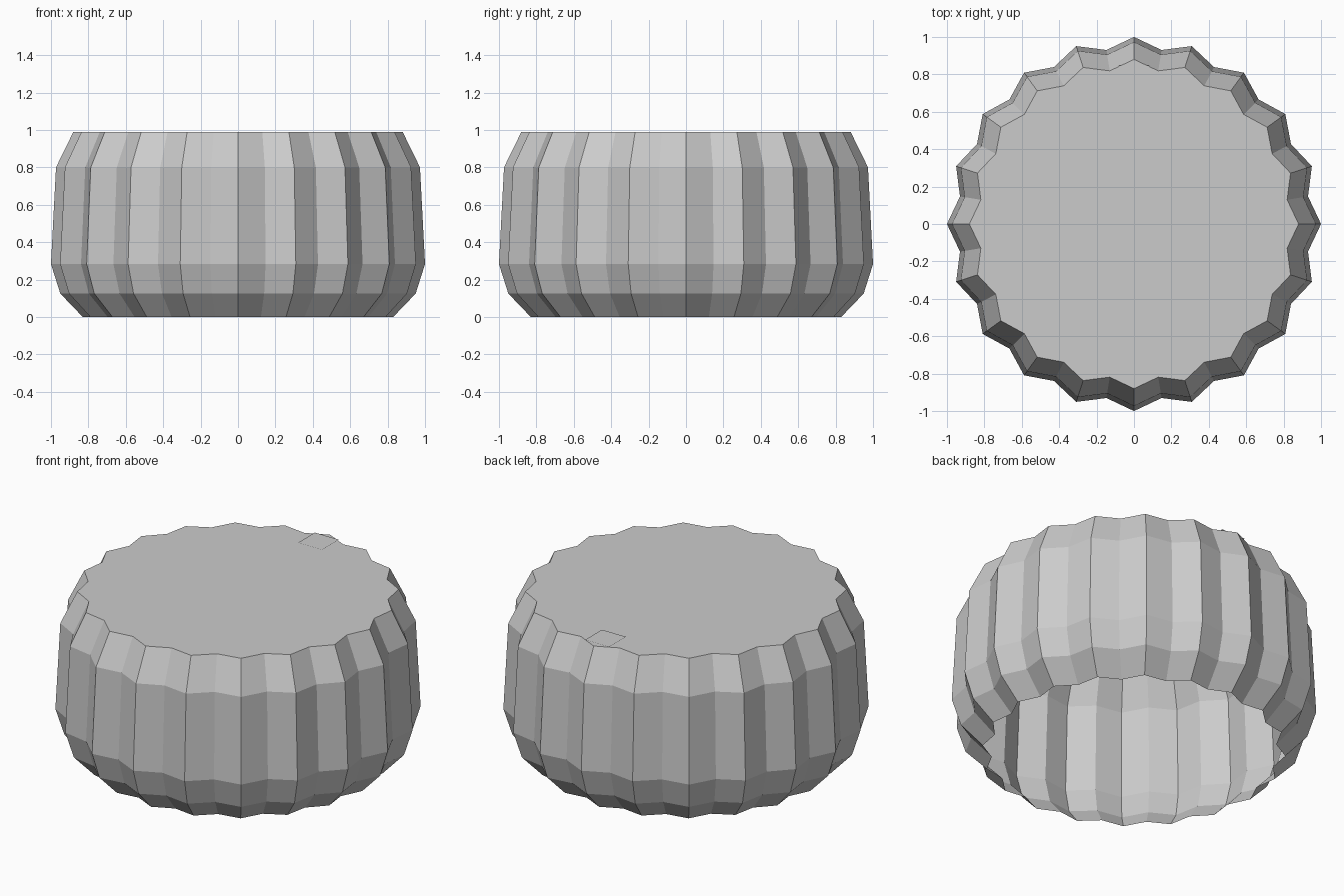
import bpy, bmesh
from math import sin, cos, pi

cube = bpy.data.objects.get("Cube")
if cube:
    bpy.data.objects.remove(cube, do_unlink=True)

# One plain grey for everything
grey = bpy.data.materials.new("light_grey")
grey.use_nodes = True
colour = (0.6, 0.6, 0.6, 1)
grey.diffuse_color = colour
grey.node_tree.nodes["Principled BSDF"].inputs["Base Color"].default_value = colour

RIBS = 20
NOTCH = 0.942
# Rib radius and height, bottom to top
PROFILE = [(0.83, 0), (0.95, 0.125), (1.0, 0.283), (0.973, 0.8), (0.88, 0.99)]


def add_object(name, bm):
    mesh = bpy.data.meshes.new(name)
    bm.to_mesh(mesh)
    bm.free()
    mesh.materials.append(grey)
    obj = bpy.data.objects.new(name, mesh)
    bpy.context.collection.objects.link(obj)
    return obj


def star_ring(bm, radius, z):
    """Ring of alternating ridges and grooves."""
    ring = []
    for i in range(2 * RIBS):
        a = pi * i / RIBS
        r = radius * (NOTCH if i % 2 else 1)
        ring.append(bm.verts.new((r * cos(a), r * sin(a), z)))
    return ring


# Ribbed shell, open underneath and closed on top
bm = bmesh.new()
rings = [star_ring(bm, r, z) for r, z in PROFILE]
for low, high in zip(rings, rings[1:]):
    for i in range(2 * RIBS):
        j = (i + 1) % (2 * RIBS)
        bm.faces.new((low[i], low[j], high[j], high[i]))
bm.faces.new(rings[-1])
add_object("ribbed_body", bm)

# Small square tab lying on the lid at the back
bm = bmesh.new()
bmesh.ops.create_grid(bm, x_segments=1, y_segments=1, size=0.08)
tab = add_object("lid_tab", bm)
tab.location = (0, 0.768, 0.994)
